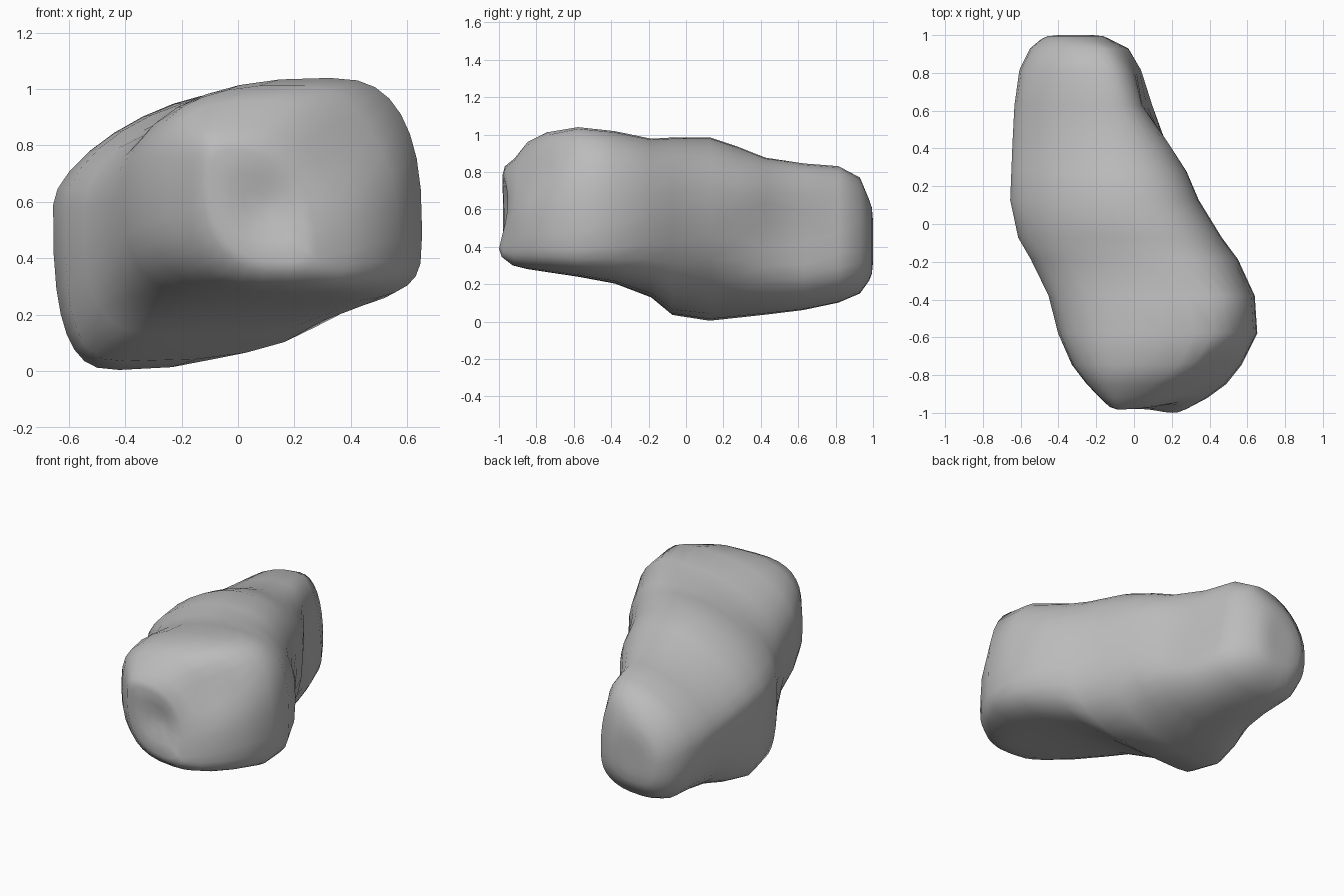
import bpy, bmesh, math
from mathutils import Vector

if "Cube" in bpy.data.objects:
    bpy.data.objects.remove(bpy.data.objects["Cube"])

# Slices from front to back:
# y, left x, right x, bottom z, top z, x of bottom, x of top, z of left, z of right
SLICES = [
    (-0.97, -0.13, 0.28, 0.345, 0.83, 0.18, -0.04, 0.70, 0.40),
    (-0.92, -0.18, 0.39, 0.30, 0.87, 0.18, 0.00, 0.68, 0.42),
    (-0.85, -0.25, 0.49, 0.28, 0.965, 0.18, 0.10, 0.66, 0.45),
    (-0.75, -0.33, 0.57, 0.265, 1.02, 0.16, 0.25, 0.64, 0.47),
    (-0.58, -0.405, 0.66, 0.24, 1.045, 0.08, 0.34, 0.62, 0.48),
    (-0.38, -0.45, 0.645, 0.205, 1.02, -0.05, 0.30, 0.60, 0.52),
    (-0.18, -0.55, 0.55, 0.13, 0.975, -0.25, 0.12, 0.58, 0.56),
    (-0.08, -0.615, 0.47, 0.03, 0.985, -0.42, 0.00, 0.59, 0.58),
    (0.13, -0.66, 0.34, 0.00, 0.99, -0.43, -0.06, 0.60, 0.60),
    (0.28, -0.65, 0.285, 0.02, 0.935, -0.40, -0.09, 0.58, 0.60),
    (0.42, -0.645, 0.22, 0.035, 0.875, -0.30, -0.11, 0.55, 0.55),
    (0.63, -0.635, 0.09, 0.06, 0.845, -0.28, -0.13, 0.52, 0.40),
    (0.82, -0.61, 0.04, 0.10, 0.835, -0.33, -0.15, 0.48, 0.36),
    (0.93, -0.55, -0.03, 0.15, 0.77, -0.34, -0.20, 0.44, 0.37),
    (0.98, -0.49, -0.13, 0.22, 0.65, -0.33, -0.28, 0.42, 0.38),
]
SIDES = 32

# Squareness of each corner (right?, upper?) at these distances along y
KNOTS = (-0.95, -0.8, -0.5, 0.1, 0.5, 0.9)
CORNERS = {(True, True): (2.3, 2.2, 2.9, 2.4, 2.4, 2.4),
           (False, True): (3.2, 2.9, 2.2, 1.52, 1.6, 1.9),
           (False, False): (2.6, 2.8, 3.1, 3.0, 1.9, 2.6),
           (True, False): (3.0, 3.6, 4.0, 2.3, 2.8, 2.6)}

# Local hollows and swellings: centre, radius, push
BUMPS = [
    ((0.12, -0.97, 0.60), 0.15, (0.0, 0.045, 0.0)),       # front hollow
    ((0.20, -0.98, 0.38), 0.10, (0.0, -0.02, 0.0)),       # lower front lobe
    ((0.40, -0.80, 0.84), 0.17, (-0.03, 0.04, -0.04)),    # upper front hollow
    ((0.16, 0.50, 0.48), 0.14, (-0.13, 0.0, 0.0)),        # right side hollow
    ((0.02, 0.70, 0.60), 0.12, (-0.04, 0.0, 0.0)),        # groove behind it
    ((0.10, 0.66, 0.24), 0.12, (0.03, 0.0, 0.0)),         # ledge below it
]


def squareness(corner, y):
    values = CORNERS[corner]
    y = min(max(y, KNOTS[0]), KNOTS[-1])
    for k in range(len(KNOTS) - 1):
        if y <= KNOTS[k + 1]:
            t = (y - KNOTS[k]) / (KNOTS[k + 1] - KNOTS[k])
            return values[k] + (values[k + 1] - values[k]) * t


def slice_point(s, angle):
    y, left, right, low, high, x_low, x_high, z_left, z_right = s
    c, n = math.cos(angle), math.sin(angle)
    x_mid, z_end = (x_high, high) if n >= 0 else (x_low, low)
    x_end, z_mid = (right, z_right) if c >= 0 else (left, z_left)
    power = 2 / squareness((c >= 0, n >= 0), y)
    return Vector((x_mid + (x_end - x_mid) * abs(c) ** power, y,
                   z_mid + (z_end - z_mid) * abs(n) ** power))


# Stone body lofted through the slices
bm = bmesh.new()
rings = [[bm.verts.new(slice_point(s, math.tau * i / SIDES)) for i in range(SIDES)]
         for s in SLICES]


def bridge(a, b):
    for i in range(SIDES):
        j = (i + 1) % SIDES
        bm.faces.new((a[i], a[j], b[j], b[i]))


for a, b in zip(rings, rings[1:]):
    bridge(a, b)

# Rounded ends
for ring, y in ((rings[0], -0.99), (rings[-1], 1.0)):
    mid = sum((v.co for v in ring), Vector()) / SIDES
    last = ring
    for scale, depth in ((0.82, 0.7), (0.5, 1.0), (0.25, 1.0)):
        inner = [bm.verts.new((mid.x + (v.co.x - mid.x) * scale,
                               v.co.y + (y - v.co.y) * depth,
                               mid.z + (v.co.z - mid.z) * scale)) for v in ring]
        bridge(last, inner)
        last = inner
    pole = bm.verts.new((mid.x, y, mid.z))
    for i in range(SIDES):
        bm.faces.new((last[i], last[(i + 1) % SIDES], pole))

# Hollows and lobes
for v in bm.verts:
    start = v.co.copy()
    for centre, radius, push in BUMPS:
        d = (start - Vector(centre)).length / radius
        v.co += Vector(push) * math.exp(-d * d)

# Soften the ridges between slices
bmesh.ops.smooth_vert(bm, verts=[v for v in bm.verts if abs(v.co.y) < 0.9], factor=0.25,
                      use_axis_x=True, use_axis_y=True, use_axis_z=True)
bmesh.ops.recalc_face_normals(bm, faces=bm.faces)
for f in bm.faces:
    f.smooth = True

mesh = bpy.data.meshes.new("rock")
bm.to_mesh(mesh)
bm.free()
rock = bpy.data.objects.new("rock", mesh)
bpy.context.collection.objects.link(rock)

# Plain grey stone
stone = bpy.data.materials.new("grey stone")
stone.diffuse_color = (0.5, 0.5, 0.5, 1.0)
stone.use_nodes = True
stone.node_tree.nodes["Principled BSDF"].inputs["Base Color"].default_value = stone.diffuse_color
mesh.materials.append(stone)
